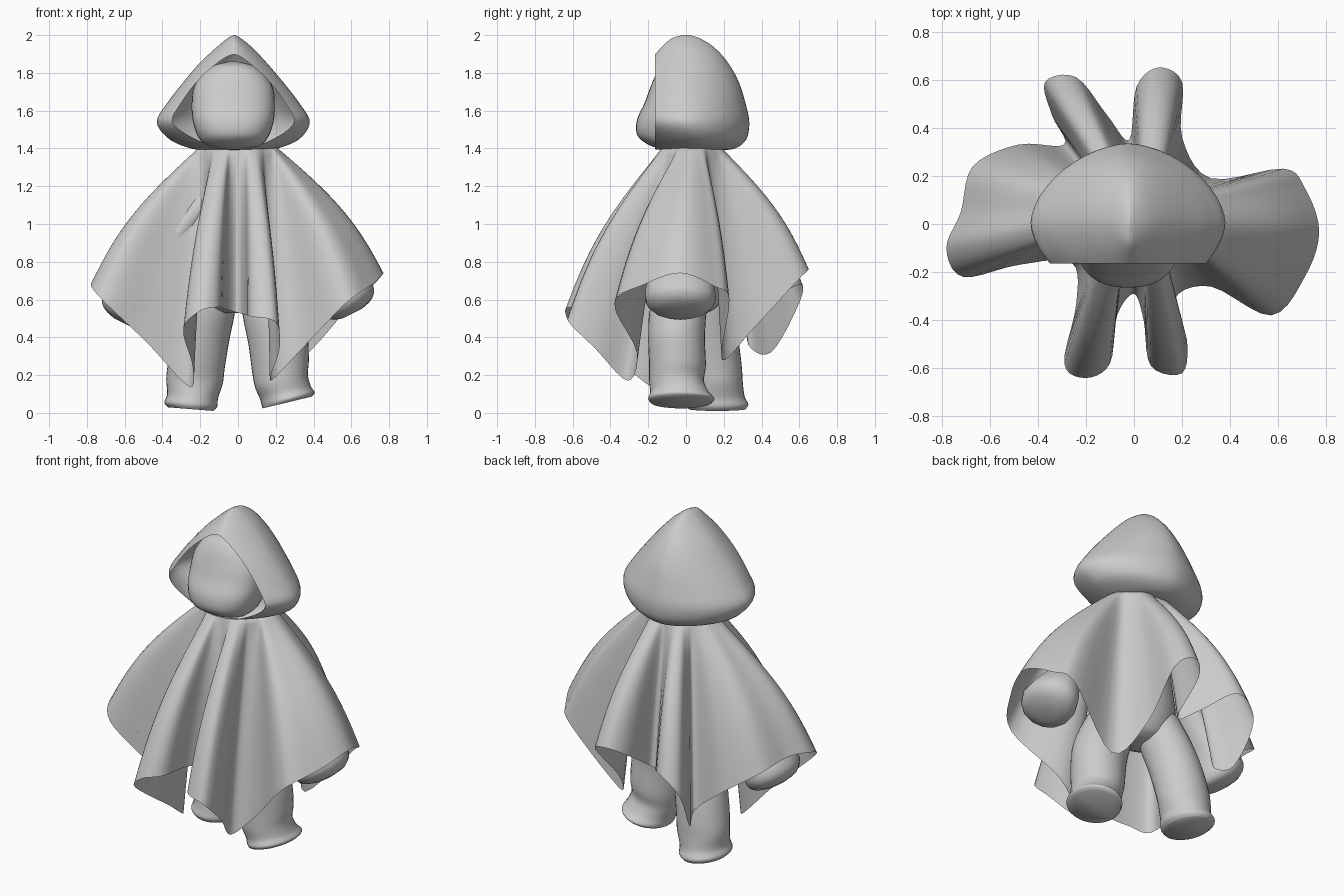
import bpy, bmesh, math
from mathutils import Vector

cube = bpy.data.objects.get("Cube")
if cube:
    bpy.data.objects.remove(cube, do_unlink=True)

GREY = (0.6, 0.6, 0.6, 1)
grey = bpy.data.materials.new("plain grey")
grey.use_nodes = True
grey.diffuse_color = GREY
bsdf = grey.node_tree.nodes["Principled BSDF"]
bsdf.inputs["Base Color"].default_value = GREY
bsdf.inputs["Roughness"].default_value = 0.8


def finish(name, bm, angle=60):
    mesh = bpy.data.meshes.new(name)
    bm.to_mesh(mesh)
    bm.free()
    mesh.materials.append(grey)
    obj = bpy.data.objects.new(name, mesh)
    bpy.context.collection.objects.link(obj)
    bpy.ops.object.select_all(action="DESELECT")
    obj.select_set(True)
    bpy.context.view_layer.objects.active = obj
    bpy.ops.object.shade_smooth_by_angle(angle=math.radians(angle))
    return obj


def smooth_path(points, steps, closed=False):
    """Catmull-Rom curve through points of any dimension."""
    pts = [Vector(p) for p in points]
    n = len(pts)
    pick = (lambda i: pts[i % n]) if closed else (lambda i: pts[max(0, min(n - 1, i))])
    out = []
    for i in range(n if closed else n - 1):
        a, b, c, d = (pick(i + k) for k in (-1, 0, 1, 2))
        for k in range(steps):
            t = k / steps
            out.append(b + (c - a) * (t / 2) + (a * 2 - b * 5 + c * 4 - d) * (t * t / 2)
                       + (b * 3 - a - c * 3 + d) * (t ** 3 / 2))
    if not closed:
        out.append(pts[-1])
    return out


def bridge(bm, rows):
    n = len(rows[0])
    for lo, hi in zip(rows, rows[1:]):
        for i in range(n):
            j = (i + 1) % n
            bm.faces.new((lo[i], lo[j], hi[j], hi[i]))


def loft(rings, sides=32, tilt=0, power=1.0, steps=5):
    """Tube through rings (x, y, z, x radius, y radius), listed from the bottom up."""
    bm = bmesh.new()
    rows = []
    for x, y, z, rx, ry in smooth_path(rings, steps):
        row = []
        for i in range(sides):
            a = math.tau * i / sides
            c, s = math.cos(a), math.sin(a)
            dx = rx * math.copysign(abs(c) ** power, c)
            dy = ry * math.copysign(abs(s) ** power, s)
            row.append(bm.verts.new((x + dx, y + dy, z + tilt * dx)))
        rows.append(row)
    bridge(bm, rows)
    bm.faces.new(rows[0][::-1])
    bm.faces.new(rows[-1])
    return bm


# Hood: closed teardrop shell, sliced open at the front
hood = loft([(-.02, .05, 1.39, .14, .12), (-.02, .04, 1.4, .23, .22), (-.02, .04, 1.45, .345, .28),
             (-.025, .005, 1.54, .405, .33), (-.025, 0, 1.64, .35, .315), (-.025, 0, 1.75, .265, .28),
             (-.025, .01, 1.85, .18, .215), (-.02, .01, 1.93, .1, .145), (-.02, 0, 1.98, .04, .08),
             (-.02, 0, 2.0, .005, .02)], sides=48, power=1.17)
bmesh.ops.bisect_plane(hood, geom=hood.verts[:] + hood.edges[:] + hood.faces[:],
                       plane_co=(0, -.165, 0), plane_no=(0, -1, 0), clear_outer=True)
finish("hood", hood)

# Head: rounded block leaning forward at the chin
finish("head", loft([(-.025, -.07, 1.4, .08, .07), (-.025, -.08, 1.42, .15, .12),
                     (-.025, -.08, 1.47, .19, .178), (-.025, -.075, 1.55, .215, .185),
                     (-.025, -.055, 1.64, .22, .165), (-.025, -.04, 1.72, .21, .15),
                     (-.025, -.03, 1.79, .17, .13), (-.025, -.03, 1.84, .1, .09),
                     (-.025, -.03, 1.86, .02, .02)], power=.85))

# Body under the cape
finish("body", loft([(0, .03, .53, .1, .08), (0, .03, .57, .18, .14), (0, .03, .7, .23, .18),
                     (0, .03, .9, .21, .17), (0, .03, 1.15, .17, .14), (0, .02, 1.42, .1, .1)]))

# Legs with flared boots
finish("left_leg", loft([(.26, -.025, .055, .13, .16), (.265, -.025, .075, .14, .175),
                         (.25, -.035, .11, .135, .155), (.23, -.05, .17, .14, .145),
                         (.225, -.045, .25, .15, .15), (.21, -.05, .4, .155, .15),
                         (.17, -.04, .55, .145, .15), (.13, 0, .7, .12, .13)], tilt=.24))
finish("right_leg", loft([(-.25, .165, .02, .12, .15), (-.25, .165, .045, .14, .165),
                          (-.24, .16, .09, .135, .15), (-.23, .16, .17, .15, .14),
                          (-.22, .15, .25, .15, .145), (-.19, .125, .4, .145, .15),
                          (-.15, .09, .55, .135, .15), (-.12, .05, .7, .12, .13)], tilt=-.08))

# Arms ending in broad mittens
for name, side, y, drop in (("left_arm", 1, -.03, 0), ("right_arm", -1, 0, .05)):
    rings = [(.605, y, .525, .05, .07), (.6, y, .55, .11, .15), (.585, y, .61, .13, .19),
             (.54, y, .71, .1, .17), (.45, y, .83, .08, .12), (.32, y, 1.0, .07, .1),
             (.12, 0, 1.24, .06, .08)]
    finish(name, loft([(side * x, v, z - drop, rx, ry) for x, v, z, rx, ry in rings],
                      sides=14, tilt=side * .5, steps=3), 45)

# Cape: draped sheet running from the neck ring down to a folded hem
HEM = [(0, -.29, .53), (.04, -.4, .52), (.07, -.59, .51), (.2, -.62, .48), (.22, -.48, .34),
       (.17, -.31, .17), (.32, -.26, .32), (.57, -.38, .58), (.71, -.22, .68), (.77, -.03, .74),
       (.71, .15, .67), (.62, .23, .6), (.32, .19, .28), (.2, .36, .45), (.2, .59, .7),
       (.1, .65, .76), (.01, .57, .71), (-.02, .35, .56), (-.11, .45, .6), (-.24, .61, .68),
       (-.37, .59, .56), (-.34, .45, .32), (-.29, .33, .36), (-.48, .33, .52), (-.67, .24, .65),
       (-.72, .05, .69), (-.78, -.1, .68), (-.71, -.22, .59), (-.48, -.17, .37),
       (-.26, -.16, .14), (-.24, -.33, .25), (-.29, -.58, .44), (-.2, -.64, .54),
       (-.1, -.58, .56), (-.07, -.38, .55)]
hem = smooth_path(HEM, 5, closed=True)
ROWS = 28
cape = bmesh.new()
rows = [[] for _ in range(ROWS + 1)]
for i, h in enumerate(hem):
    # neck points are spread evenly so the folds fade out toward the collar
    even = math.tau * i / len(hem) - math.pi / 2
    own = math.atan2(h.y, h.x)
    a = even + .3 * math.remainder(own - even, math.tau)
    neck = Vector((.2 * math.cos(a), .03 + .16 * math.sin(a), 1.41))
    bulge = .12 * min(1, math.hypot(h.x, h.y) / .6)
    for r in range(ROWS + 1):
        s = r / ROWS
        flat = neck.lerp(h, s + bulge * math.sin(math.pi * s))
        rows[r].append(cape.verts.new((flat.x, flat.y, neck.z + (h.z - neck.z) * s)))
bridge(cape, rows[::-1])
cape.faces.new(rows[0])
finish("cape", cape, 80)
